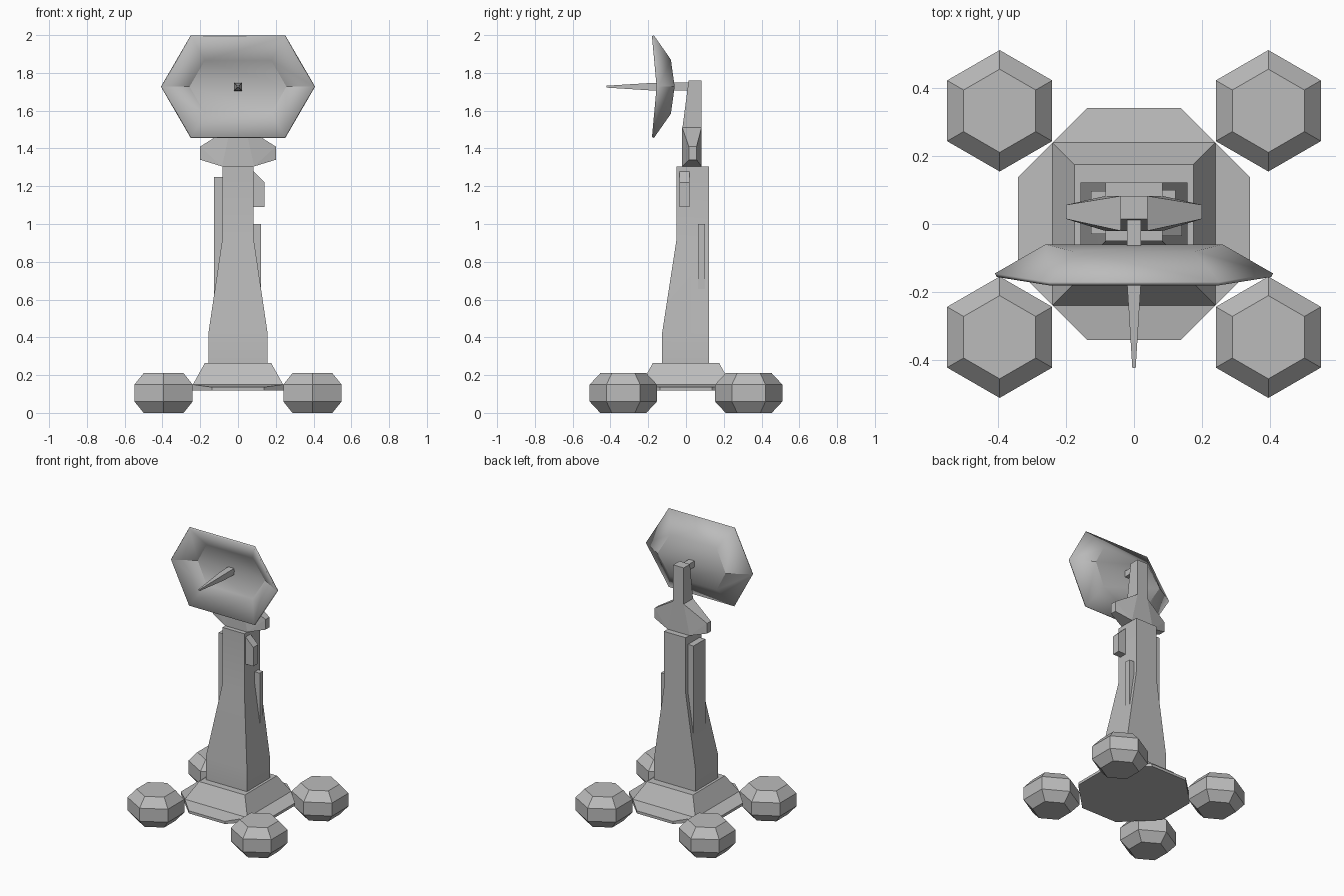
import bpy, bmesh, math
from mathutils import Vector

if "Cube" in bpy.data.objects:
    bpy.data.objects.remove(bpy.data.objects["Cube"], do_unlink=True)

grey = bpy.data.materials.new("light_grey")
grey.use_nodes = True
COLOUR = (0.5, 0.5, 0.5, 1)
grey.diffuse_color = COLOUR
grey.node_tree.nodes["Principled BSDF"].inputs["Base Color"].default_value = COLOUR


def add(name, bm, smooth=False):
    """Turn a bmesh into a named, coloured object."""
    bmesh.ops.recalc_face_normals(bm, faces=bm.faces)
    mesh = bpy.data.meshes.new(name)
    bm.to_mesh(mesh)
    bm.free()
    mesh.materials.append(grey)
    obj = bpy.data.objects.new(name, mesh)
    bpy.context.collection.objects.link(obj)
    if smooth:
        bpy.ops.object.select_all(action="DESELECT")
        obj.select_set(True)
        bpy.context.view_layer.objects.active = obj
        bpy.ops.object.shade_smooth_by_angle(angle=math.radians(30))
    return obj


def loft(name, rings, smooth=False):
    """Join closed rings of points with side faces and cap both ends."""
    bm = bmesh.new()
    loops = [[bm.verts.new(p) for p in ring] for ring in rings]
    n = len(loops[0])
    for a, b in zip(loops, loops[1:]):
        for i in range(n):
            j = (i + 1) % n
            bm.faces.new((a[i], a[j], b[j], b[i]))
    bm.faces.new(loops[0])
    bm.faces.new(loops[-1])
    return add(name, bm, smooth)


def hull(name, points):
    bm = bmesh.new()
    for p in points:
        bm.verts.new(p)
    bmesh.ops.convex_hull(bm, input=bm.verts)
    bmesh.ops.dissolve_limit(bm, angle_limit=0.01, verts=bm.verts, edges=bm.edges)
    return add(name, bm)


def rect(x, y0, y1, z):
    return [(-x, y0, z), (x, y0, z), (x, y1, z), (-x, y1, z)]


def rect_y(r, y, z):
    return [(-r, y, z - r), (r, y, z - r), (r, y, z + r), (-r, y, z + r)]


def box(name, x0, x1, y0, y1, z0, z1):
    return hull(name, [(x, y, z) for x in (x0, x1) for y in (y0, y1) for z in (z0, z1)])


# Foot pods: bevelled hexagonal drums
for side, sx in (("left", 1), ("right", -1)):
    for end, sy in (("front", -1), ("back", 1)):
        rings = []
        for r, z in ((0.122, 0), (0.178, 0.06), (0.178, 0.15), (0.122, 0.21)):
            rings.append([(sx * 0.394 + r * math.sin(k * math.pi / 3),
                           sy * 0.332 + r * math.cos(k * math.pi / 3), z) for k in range(6)])
        loft(f"{end}_{side}_foot_pod", rings)

# Base: octagonal plate with a sloped plinth
octagon = [(sx * a, sy * b) for sx in (-1, 1) for sy in (-1, 1)
           for a, b in ((0.137, 0.34), (0.34, 0.137))]
hull("base_plate", [(x, y, z) for x, y in octagon for z in (0.118, 0.136)]
     + rect(0.239, -0.239, 0.239, 0.15))
loft("base_plinth", [rect(0.239, -0.239, 0.239, 0.15), rect(0.175, -0.175, 0.175, 0.265)])

# Tower: straight back, tapering front and sides
loft("tower", [rect(0.157, -0.127, 0.122, 0.25), rect(0.157, -0.127, 0.122, 0.42),
               rect(0.083, -0.05, 0.122, 0.92), rect(0.083, -0.05, 0.122, 1.305)], True)

# Panels on the tower sides
box("right_side_panel", -0.126, -0.07, -0.03, 0.097, 0.6, 1.25)
box("left_side_fin", 0.07, 0.122, 0.063, 0.1, 0.6, 1.0)
hull("left_side_box", [(x, y, z) for y in (-0.035, 0.018) for x, z in
                       ((0.07, 1.09), (0.141, 1.09), (0.141, 1.22), (0.083, 1.277), (0.07, 1.277))])

# Head with two tapered wings, and the post above it
hull("head", rect(0.085, -0.02, 0.082, 1.305) + rect(0.2, 0.015, 0.056, 1.34)
     + rect(0.2, 0.015, 0.056, 1.41) + rect(0.04, -0.02, 0.082, 1.51))
loft("dish_post", [rect(0.04, -0.02, 0.082, 1.5), rect(0.04, 0.014, 0.082, 1.76)])

# Dish: stretched hexagon, pressed back in the middle
DISH_Z = 1.727


def hexagon(side_x, side_y, corner_x, corner_y, h):
    return [(side_x, side_y, DISH_Z), (corner_x, corner_y, DISH_Z + h),
            (-corner_x, corner_y, DISH_Z + h), (-side_x, side_y, DISH_Z),
            (-corner_x, corner_y, DISH_Z - h), (corner_x, corner_y, DISH_Z - h)]


bm = bmesh.new()
rim = [bm.verts.new(p) for p in hexagon(0.408, -0.145, 0.25, -0.17, 0.272)]
inner = [bm.verts.new(p) for p in hexagon(0.26, -0.06, 0.178, -0.08, 0.143)]
for i in range(6):
    j = (i + 1) % 6
    bm.faces.new((rim[i], rim[j], inner[j], inner[i]))
bm.faces.new(inner[:4])
bm.faces.new([inner[3], inner[4], inner[5], inner[0]])
dish = add("dish", bm, True)
thick = dish.modifiers.new("thickness", "SOLIDIFY")
thick.thickness = 0.012
# Thicken towards the front
thick.offset = 1 if dish.data.polygons[-1].normal.y < 0 else -1

# Mounting arm and pointed feed spike
loft("dish_arm", [rect_y(0.021, 0.04, DISH_Z), rect_y(0.021, -0.065, DISH_Z)])
loft("feed_spike", [rect_y(0.022, -0.065, DISH_Z), rect_y(0.02, -0.18, DISH_Z),
                    rect_y(0.005, -0.422, DISH_Z)])
